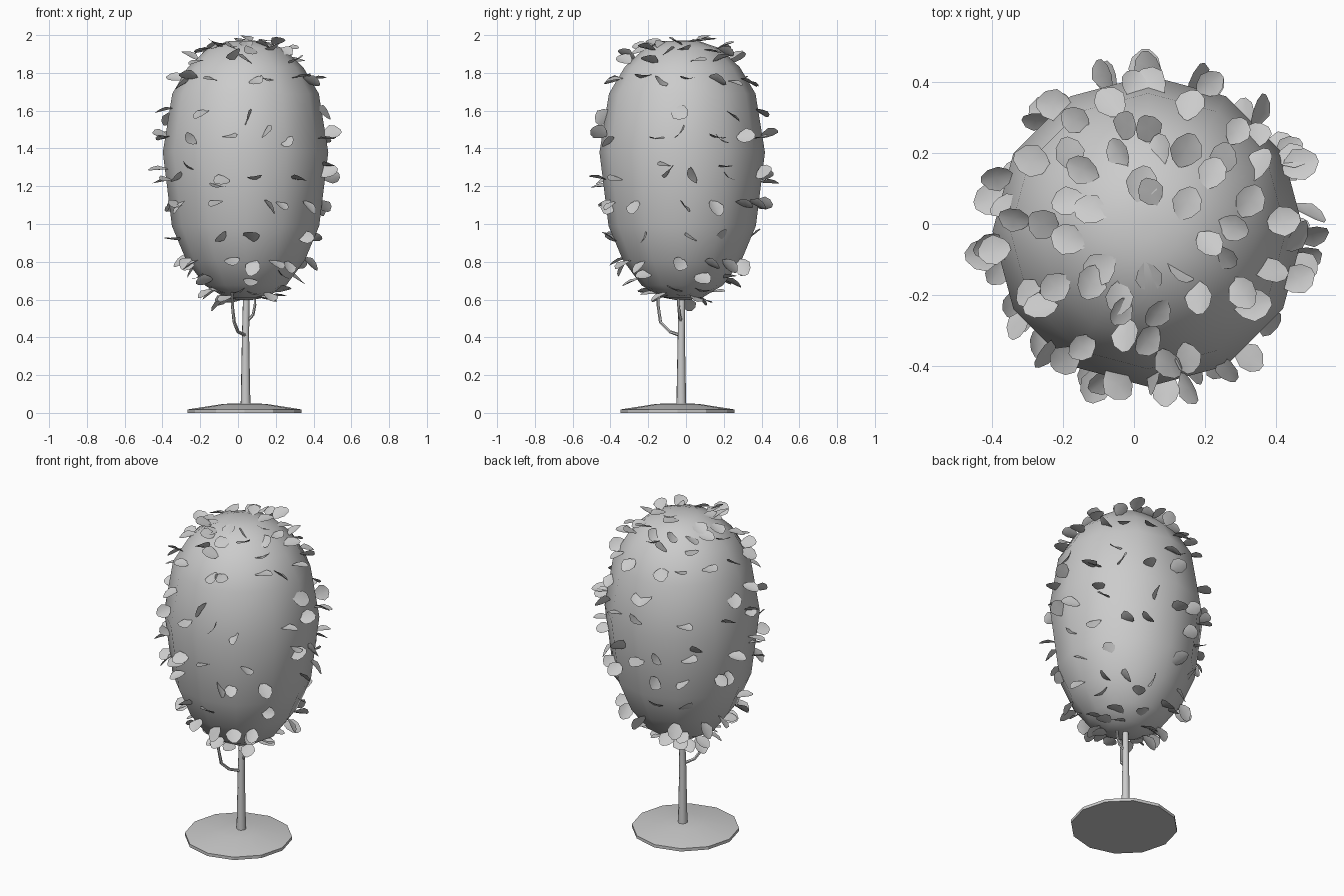
import bpy, bmesh, random
from math import sin, cos, pi, radians, atan2
from mathutils import Vector

if "Cube" in bpy.data.objects:
    bpy.data.objects.remove(bpy.data.objects["Cube"])

random.seed(11)
CX, CY = 0.04, -0.02


def finish(bm, name, smooth=None):
    me = bpy.data.meshes.new(name)
    bm.to_mesh(me)
    bm.free()
    ob = bpy.data.objects.new(name, me)
    bpy.context.collection.objects.link(ob)
    if smooth:
        bpy.context.view_layer.objects.active = ob
        ob.select_set(True)
        bpy.ops.object.shade_smooth_by_angle(angle=radians(smooth))
        ob.select_set(False)
    return ob


def skin(bm, rings):
    for a, b in zip(rings, rings[1:]):
        n = len(a)
        for i in range(n):
            j = (i + 1) % n
            bm.faces.new((a[i], a[j], b[j], b[i]))
    bm.faces.new(rings[0][::-1])
    bm.faces.new(rings[-1])


def lathe(name, profile, sides, cx, cy, smooth=None, turn=0.0):
    bm = bmesh.new()
    rings = [[bm.verts.new((cx + r * cos(turn + 2 * pi * i / sides),
                            cy + r * sin(turn + 2 * pi * i / sides), z))
              for i in range(sides)] for r, z in profile]
    skin(bm, rings)
    return finish(bm, name, smooth)


def tube(name, points, radii, sides=6):
    bm = bmesh.new()
    pts = [Vector(p) for p in points]
    rings = []
    for k, p in enumerate(pts):
        d = (pts[min(k + 1, len(pts) - 1)] - pts[max(k - 1, 0)]).normalized()
        u = d.cross(Vector((0.3, 1, 0))).normalized()
        v = d.cross(u)
        rings.append([bm.verts.new(p + radii[k] * (u * cos(2 * pi * i / sides) + v * sin(2 * pi * i / sides)))
                      for i in range(sides)])
    skin(bm, rings)
    return finish(bm, name, 50)


# Round stand with a bevelled rim and raised centre
lathe("base", [(0.302, 0), (0.302, 0.018), (0.278, 0.022), (0.11, 0.048), (0.02, 0.05)],
      12, 0.035, -0.045, smooth=20)

# Trunk and side branches
tube("trunk", [(0.04, -0.025, 0.04), (0.04, -0.025, 0.4), (0.045, -0.02, 0.7)], [0.027, 0.02, 0.017], 8)
tube("branch_long", [(0.04, -0.03, 0.41), (0.0, -0.085, 0.43), (-0.02, -0.135, 0.48),
                     (-0.03, -0.148, 0.57), (-0.03, -0.15, 0.7)], [0.009, 0.009, 0.009, 0.008, 0.007])
tube("branch_short", [(0.045, -0.025, 0.48), (0.08, -0.035, 0.52), (0.09, -0.04, 0.57),
                      (0.09, -0.04, 0.66)], [0.008, 0.008, 0.007, 0.006])

# Egg-shaped crown
CROWN = [(0.03, 0.597), (0.11, 0.612), (0.215, 0.675), (0.315, 0.81), (0.39, 0.99),
         (0.438, 1.38), (0.388, 1.69), (0.305, 1.83), (0.2, 1.93), (0.09, 1.968), (0.02, 1.972)]
lathe("crown", CROWN, 12, CX, CY, 60)


def radius_at(z):
    for (r0, z0), (r1, z1) in zip(CROWN, CROWN[1:]):
        if z0 <= z <= z1:
            return r0 + (r1 - r0) * (z - z0) / (z1 - z0)
    return 0.06


# Leaves: cupped rounded blades that are narrow at the stem
BLADE = [(0, 0), (0.2, 0.26), (0.5, 0.43), (0.8, 0.34), (1, 0.1),
         (1, -0.1), (0.8, -0.34), (0.5, -0.43), (0.2, -0.26)]
leaves = bmesh.new()


def add_leaf(z, angle, pitch, roll, yaw, size):
    out = Vector((cos(angle), sin(angle), 0))
    side = Vector((-sin(angle), cos(angle), 0))
    up = Vector((0, 0, 1))
    along = (out * cos(yaw) + side * sin(yaw)) * cos(pitch) + up * sin(pitch)
    across = along.cross(up).normalized()
    across = across * cos(roll) + across.cross(along) * sin(roll)
    normal = across.cross(along)
    root = Vector((CX, CY, z)) + out * (radius_at(z) * 0.96)

    def place(a, b, c):
        p = root + size * (along * a + across * b + normal * c)
        p.z = min(p.z, 2.0)
        return leaves.verts.new(p)
    rim = [place(a, b, 0.5 * b * b - 0.1 * a * a) for a, b in BLADE]
    mid = place(0.55, 0, -0.06)
    for i in range(len(rim)):
        leaves.faces.new((mid, rim[i], rim[(i + 1) % len(rim)]))


# rows of leaves: height, count, pitch and roll range in degrees
ROWS = [(0.62, 8, -15, 30), (0.645, 8, -5, 30), (0.72, 8, -5, 50), (0.81, 13, -30, 50),
        (0.91, 8, 30, 70), (1.12, 14, -30, 50), (1.24, 12, 15, 80), (1.31, 4, 5, 50),
        (1.46, 14, 0, 60), (1.61, 8, -30, 60), (1.77, 15, 0, 40), (1.86, 10, 15, 40),
        (1.93, 14, 5, 35), (1.96, 8, 10, 30)]
for k, (z, count, pitch, roll) in enumerate(ROWS):
    for i in range(count):
        add_leaf(z + random.uniform(-0.012, 0.012),
                 2 * pi * (i + random.uniform(-0.4, 0.4)) / count + k * 2.4,
                 radians(pitch + random.uniform(-25, 25)),
                 radians(random.uniform(-roll, roll)), radians(random.uniform(-55, 55)),
                 random.uniform(0.085, 0.11))

# outermost leaves at the sides
for x, y, z in [(-0.52, -0.1, 1.29), (0.52, 0.19, 1.46), (0.03, 0.52, 1.22), (-0.13, -0.52, 1.2)]:
    add_leaf(z, atan2(y - CY, x - CX), 0.05, 0.2, 0.0, 0.11)
finish(leaves, "leaves", 40)
